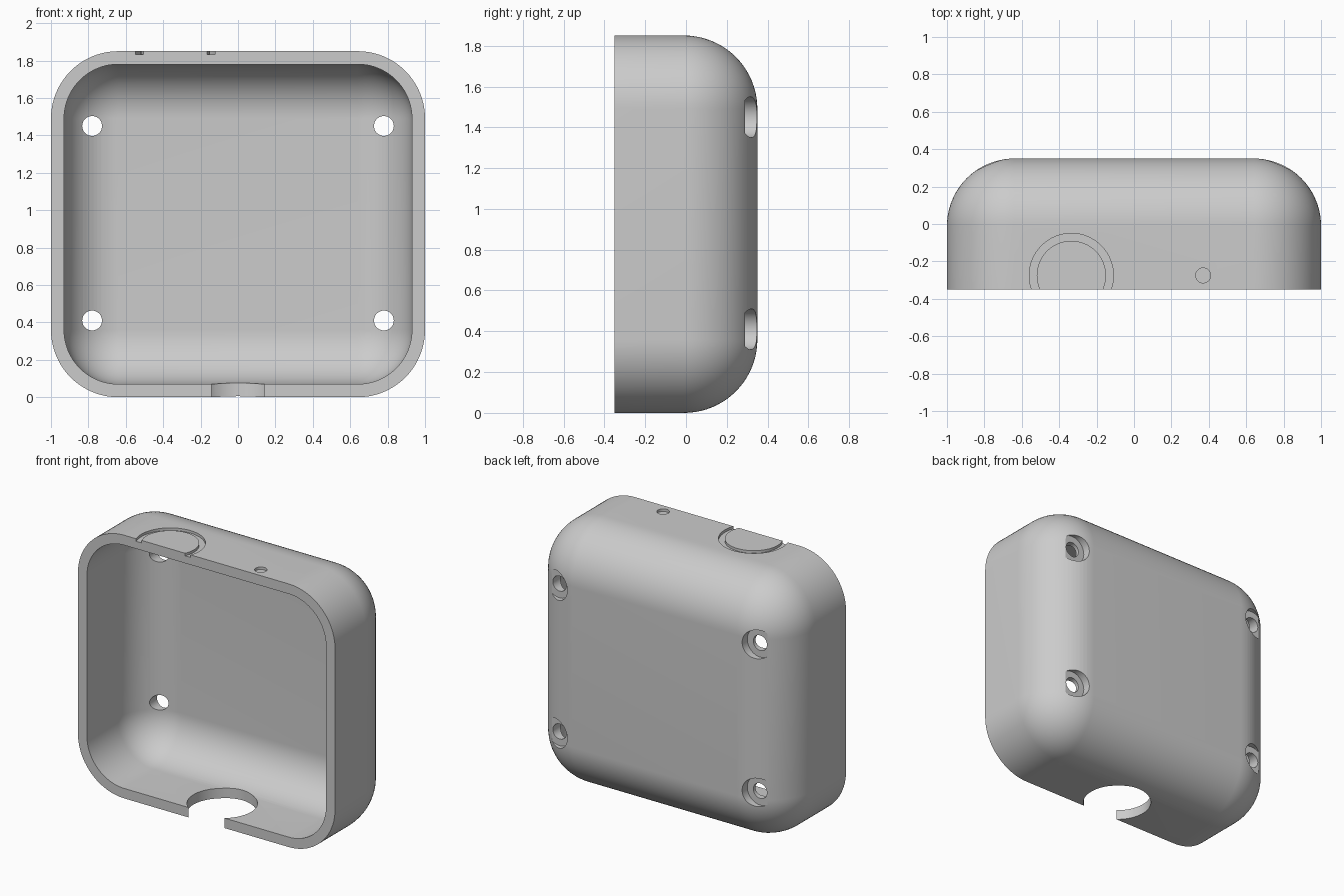
import bpy, bmesh, math
from mathutils import Matrix, Vector

if "Cube" in bpy.data.objects:
    bpy.data.objects.remove(bpy.data.objects["Cube"], do_unlink=True)

# Dimensions
HALF_W, HEIGHT, HALF_D = 1.0, 1.85, 0.35
RADIUS, WALL = 0.36, 0.07
MID_Z = HEIGHT / 2
CORE_X, CORE_Z = HALF_W - RADIUS, MID_Z - RADIUS
SEG = 20

grey = bpy.data.materials.new("light_grey")
grey.use_nodes = True
colour = (0.6, 0.6, 0.6, 1)
grey.diffuse_color = colour
grey.node_tree.nodes["Principled BSDF"].inputs["Base Color"].default_value = colour


def add_object(name, bm):
    mesh = bpy.data.meshes.new(name)
    bmesh.ops.recalc_face_normals(bm, faces=bm.faces)
    bm.to_mesh(mesh)
    bm.free()
    obj = bpy.data.objects.new(name, mesh)
    mesh.materials.append(grey)
    bpy.context.collection.objects.link(obj)
    return obj


def ring(bm, radius, y):
    """Rounded rectangle around the flat core, facing the front."""
    verts = []
    for k, (sx, sz) in enumerate([(1, 1), (-1, 1), (-1, -1), (1, -1)]):
        for i in range(SEG + 1):
            a = math.pi / 2 * (k + i / SEG)
            verts.append(bm.verts.new((sx * CORE_X + radius * math.cos(a), y,
                                       MID_Z + sz * CORE_Z + radius * math.sin(a))))
    return verts


def dome_profile(radius):
    """Radius and depth pairs from the open front to the flat back."""
    points = [(radius, -HALF_D)]
    for i in range(SEG + 1):
        a = math.pi / 2 * i / SEG
        points.append((radius * math.cos(a), HALF_D - RADIUS + radius * math.sin(a)))
    return points


# Hollow case: outer skin from back to front, then inner skin back again
bm = bmesh.new()
profile = dome_profile(RADIUS)[::-1] + dome_profile(RADIUS - WALL)
rings = [ring(bm, r, y) for r, y in profile]
for a, b in zip(rings, rings[1:]):
    for i in range(len(a)):
        j = (i + 1) % len(a)
        bm.faces.new((a[i], a[j], b[j], b[i]))
bm.faces.new(rings[0])
bm.faces.new(rings[-1])
bmesh.ops.remove_doubles(bm, verts=bm.verts, dist=1e-5)
case = add_object("case", bm)


def cylinder(name, radius, start, end, sides=64):
    start, end = Vector(start), Vector(end)
    axis = end - start
    bm = bmesh.new()
    turn = axis.to_track_quat("Z", "Y").to_matrix().to_4x4()
    bmesh.ops.create_cone(bm, cap_ends=True, segments=sides, radius1=radius, radius2=radius,
                          depth=axis.length,
                          matrix=Matrix.Translation((start + end) / 2) @ turn)
    return add_object(name, bm)


def subtract(target, cutter):
    mod = target.modifiers.new("cut", "BOOLEAN")
    mod.operation, mod.solver, mod.object = "DIFFERENCE", "EXACT", cutter
    bpy.ops.object.select_all(action="DESELECT")
    bpy.context.view_layer.objects.active = target
    target.select_set(True)
    bpy.ops.object.modifier_apply(modifier=mod.name)
    bpy.data.objects.remove(cutter, do_unlink=True)


# Screw holes with counterbores in the back corners
for x in (-0.78, 0.78):
    for z in (0.41, 1.45):
        subtract(case, cylinder("screw_hole", 0.053, (x, 0, z), (x, 0.5, z), 40))
        subtract(case, cylinder("counterbore", 0.1, (x, 0.29, z), (x, 0.5, z), 48))

# Round cable opening through the bottom wall, open to the front
subtract(case, cylinder("cable_opening", 0.225, (0, -0.175, -0.1), (0, -0.175, 0.15)))

# Shallow ring groove and small indicator recess on the top
GROOVE = HEIGHT - 0.018
groove = cylinder("ring_groove", 0.225, (-0.335, -0.275, GROOVE), (-0.335, -0.275, 2))
subtract(groove, cylinder("ring_core", 0.185, (-0.335, -0.275, 1.7), (-0.335, -0.275, 2.1)))
subtract(case, groove)
subtract(case, cylinder("indicator_recess", 0.04, (0.37, -0.275, GROOVE), (0.37, -0.275, 2), 32))

# Smooth fillets, crisp edges
bpy.ops.object.select_all(action="DESELECT")
case.select_set(True)
bpy.context.view_layer.objects.active = case
bpy.ops.object.shade_smooth_by_angle(angle=math.radians(30))
